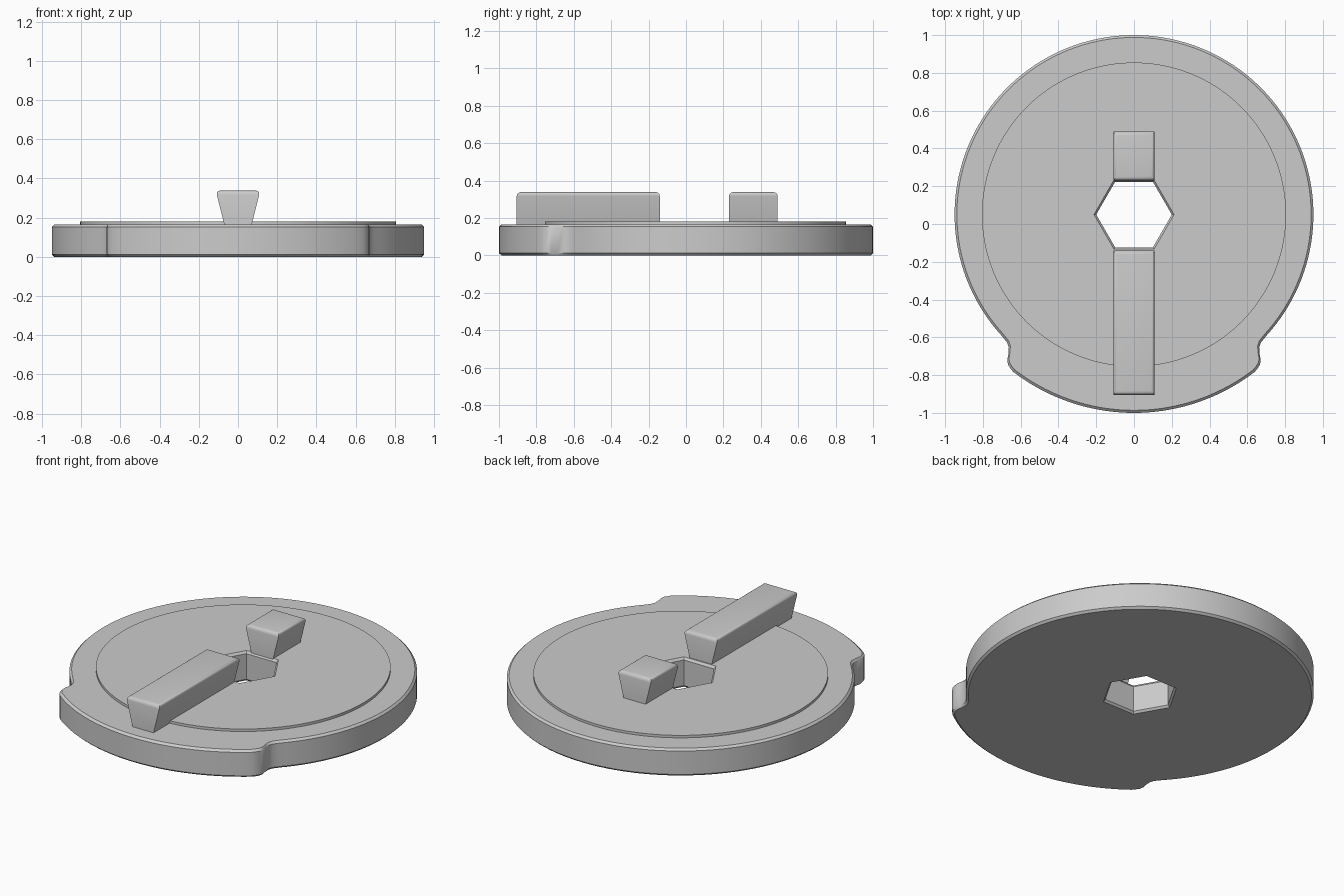
import bpy
import bmesh
from math import cos, sin, pi, radians

CENTRE_Y = 0.05

if "Cube" in bpy.data.objects:
    bpy.data.objects.remove(bpy.data.objects["Cube"], do_unlink=True)

grey = bpy.data.materials.new("light_grey")
grey.use_nodes = True
grey.diffuse_color = (0.6, 0.6, 0.6, 1)
grey.node_tree.nodes["Principled BSDF"].inputs["Base Color"].default_value = (0.6, 0.6, 0.6, 1)


def finish(bm, name):
    """Turn a bmesh into a smooth-by-angle object."""
    bmesh.ops.recalc_face_normals(bm, faces=bm.faces)
    mesh = bpy.data.meshes.new(name)
    bm.to_mesh(mesh)
    bm.free()
    mesh.materials.append(grey)
    obj = bpy.data.objects.new(name, mesh)
    bpy.context.collection.objects.link(obj)
    bpy.ops.object.select_all(action="DESELECT")
    obj.select_set(True)
    bpy.context.view_layer.objects.active = obj
    bpy.ops.object.shade_smooth_by_angle(angle=radians(30))
    return obj


def arc(radius, start, end, steps):
    """Points on an arc about the disc centre, angles in degrees."""
    angles = [radians(start + (end - start) * i / steps) for i in range(steps + 1)]
    return [(radius * cos(a), CENTRE_Y + radius * sin(a)) for a in angles]


# Rim outline: large arc, mirrored shoulder curves, and a wider front lobe
shoulder = [(0.69, -0.605), (0.672, -0.628), (0.663, -0.655), (0.665, -0.69),
            (0.671, -0.72), (0.667, -0.745), (0.652, -0.768)]
left_shoulder = [(-x, y) for x, y in shoulder]
outline = (arc(0.95, -42.5, 222.5, 110) + left_shoulder
           + arc(1.05, 232.5, 307.5, 36) + shoulder[::-1])


def hexagon(radius):
    return arc(radius, 0, 300, 5)


def shrink(points, amount):
    k = 1 - amount
    return [(x * k, CENTRE_Y + (y - CENTRE_Y) * k) for x, y in points]


# Disc body: rings run up the rim, over the raised plate and down the hex hole
plate = arc(0.805, 0, 357.5, 143)
rings = [(shrink(outline, 0.013), 0), (outline, 0.012), (outline, 0.153),
         (shrink(outline, 0.013), 0.165), (plate, 0.165), (plate, 0.18),
         (hexagon(0.212), 0.18), (hexagon(0.2), 0.166),
         (hexagon(0.2), 0.012), (hexagon(0.212), 0)]

bm = bmesh.new()
loops = [[bm.verts.new((x, y, z)) for x, y in pts] for pts, z in rings]


def ring_edges(loop):
    pairs = zip(loop, loop[1:] + loop[:1])
    return [bm.edges.get(p) or bm.edges.new(p) for p in pairs]


for a, b in zip(loops, loops[1:] + loops[:1]):
    if len(a) == len(b):
        for i in range(len(a)):
            bm.faces.new((a[i - 1], a[i], b[i], b[i - 1]))
    else:
        bmesh.ops.triangle_fill(bm, use_beauty=True, edges=ring_edges(a) + ring_edges(b))
finish(bm, "disc_body")


def dovetail_bar(name, y0, y1):
    """Bar that widens upward, with rounded top edges."""
    bm = bmesh.new()
    section = [(-0.07, 0.165), (0.07, 0.165), (0.113, 0.338), (-0.113, 0.338)]
    ends = [[bm.verts.new((x, y, z)) for x, z in section] for y in (y0, y1)]
    for end in ends:
        bm.faces.new(end)
    for i in range(4):
        bm.faces.new((ends[0][i - 1], ends[0][i], ends[1][i], ends[1][i - 1]))
    top = [e for e in bm.edges if all(v.co.z > 0.3 for v in e.verts)]
    bmesh.ops.bevel(bm, geom=top, offset=0.022, segments=4, profile=0.5,
                    affect="EDGES", clamp_overlap=True)
    finish(bm, name)


dovetail_bar("long_bar", -0.905, -0.14)
dovetail_bar("short_bar", 0.23, 0.49)
